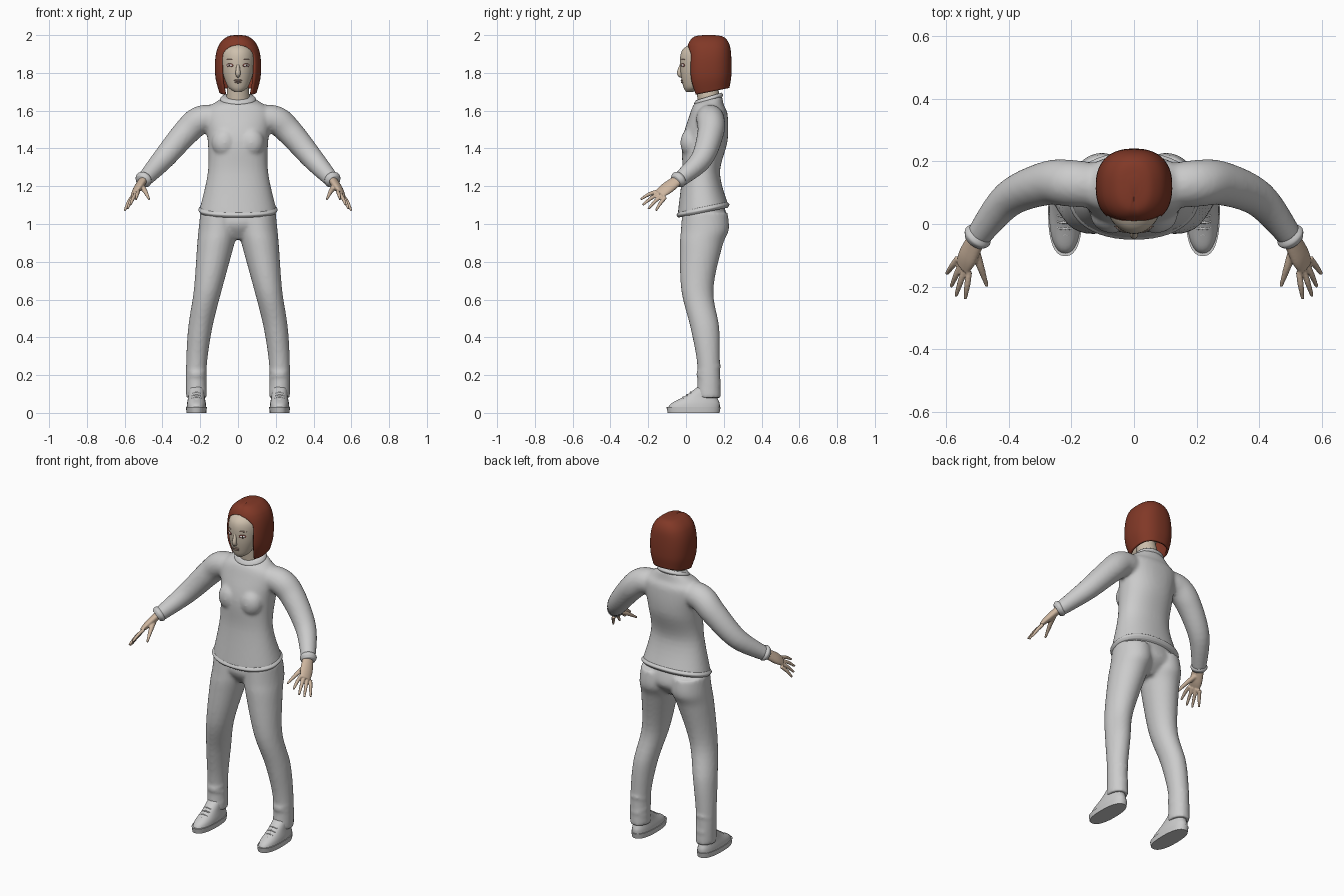
import bpy, bmesh, math
from mathutils import Vector, Matrix

default_cube = bpy.data.objects.get("Cube")
if default_cube:
    bpy.data.objects.remove(default_cube)


def material(name, red, green, blue):
    mat = bpy.data.materials.new(name)
    mat.use_nodes = True
    colour = (red, green, blue, 1)
    mat.diffuse_color = colour
    mat.node_tree.nodes["Principled BSDF"].inputs["Base Color"].default_value = colour
    return mat


grey = material("cloth grey", .6, .6, .6)
face_skin = material("face skin", .62, .53, .42)
hand_skin = material("hand skin", .62, .47, .35)
auburn = material("auburn hair", .22, .04, .02)
eye_white = material("eye white", .7, .7, .7)
iris_brown = material("iris brown", .03, .02, .01)
lid_red = material("eyelid red", .2, .06, .05)
lip_beige = material("lip beige", .42, .29, .23)


def spline(rows, steps=6):
    """Smooth Catmull-Rom blend through the given sections."""
    last = len(rows) - 1
    smooth = []
    for i in range(last):
        before, start, end, after = (rows[max(0, min(last, j))] for j in range(i - 1, i + 3))
        for step in range(steps):
            t = step / steps
            row = []
            for p, q, r, s in zip(before, start, end, after):
                slope_in, slope_out = (r - p) / 2, (s - q) / 2
                ease = t * t * (3 - 2 * t)
                row.append(q + (r - q) * ease + slope_in * t * (1 - t) ** 2 - slope_out * t * t * (1 - t))
            smooth.append(row)
    smooth.append(list(rows[last]))
    return smooth


def squarish(value, power):
    return math.copysign(abs(value) ** (2 / power), value)


def skin_rings(bm, rings, closed=True):
    for low, high in zip(rings, rings[1:]):
        count = len(low)
        for k in range(count if closed else count - 1):
            n = (k + 1) % count
            bm.faces.new((low[k], low[n], high[n], high[k]))


def full_row(row):
    """Round sections may omit the second radius; upright ones the tilt."""
    row = list(row)
    if len(row) == 4:
        row.append(row[-1])
    if len(row) == 5:
        row.append(0)
    return row


def loft(bm, *sections, sides=32, wide=None, power=2):
    """Sections hold position, radii and tilt; wide turns rings across the path."""
    rows = spline([full_row(row) for row in sections])
    points = [Vector(row[:3]) for row in rows]
    rings = []
    for i, row in enumerate(rows):
        radius_u, radius_v, tilt = row[3:]
        u, v = Vector((1, 0, 0)), Vector((0, 1, tilt))
        if wide:
            along = points[min(i + 1, len(points) - 1)] - points[max(i - 1, 0)]
            along.normalize()
            across = Vector(wide)
            u = (across - along * across.dot(along)).normalized()
            v = along.cross(u)
        ring = []
        for k in range(sides):
            a = math.tau * k / sides
            offset = u * radius_u * squarish(math.cos(a), power) + v * radius_v * squarish(math.sin(a), power)
            ring.append(bm.verts.new(points[i] + offset))
        rings.append(ring)
    skin_rings(bm, rings)
    bm.faces.new(rings[0])
    bm.faces.new(rings[-1])


def trunk(bm, *sections, power=2):
    """Loft on the centre line."""
    loft(bm, *[(0, *row) for row in sections], sides=48, power=power)


def band(bm, centre, radii, along, tilt=0, wide=None, power=2):
    """Rounded cloth band reaching along on both sides of its centre."""
    sections = []
    for i in (-1, 0, 1):
        position = Vector(centre) + Vector(along) * i
        shrink = .01 * i * i
        sections.append((*position, *[r - shrink for r in radii], tilt))
    loft(bm, *sections, sides=48, wide=wide, power=power)


def ball(bm, centre, radii, yaw=0):
    matrix = Matrix.Translation(centre) @ Matrix.Rotation(yaw, 4, 'Z') @ Matrix.Diagonal((*radii, 1))
    bmesh.ops.create_uvsphere(bm, u_segments=20, v_segments=12, radius=1, matrix=matrix)


def mirror(bm):
    everything = bm.verts[:] + bm.edges[:] + bm.faces[:]
    copy = bmesh.ops.duplicate(bm, geom=everything)["geom"]
    for item in copy:
        if isinstance(item, bmesh.types.BMVert):
            item.co.x *= -1


def finish(name, bm, mat, voxel=None):
    bmesh.ops.recalc_face_normals(bm, faces=bm.faces)
    mesh = bpy.data.meshes.new(name)
    bm.to_mesh(mesh)
    bm.free()
    mesh.materials.append(mat)
    obj = bpy.data.objects.new(name, mesh)
    bpy.context.collection.objects.link(obj)
    bpy.ops.object.select_all(action='DESELECT')
    obj.select_set(True)
    bpy.context.view_layer.objects.active = obj
    bpy.ops.object.shade_smooth_by_angle(angle=math.radians(60))
    if voxel:
        blend = obj.modifiers.new("blend", 'REMESH')
        blend.mode = 'VOXEL'
        blend.voxel_size = voxel
        blend.use_smooth_shade = True
        soften = obj.modifiers.new("soften", 'SMOOTH')
        soften.iterations = 4
    return obj


# Sweater: sleeves, bust and torso blended together
bm = bmesh.new()
loft(bm, (.1, .12, 1.56, .07), (.2, .13, 1.55, .075), (.28, .13, 1.48, .07),
     (.4, .08, 1.34, .058), (.5, -.04, 1.23, .04), wide=(1, 1, 0))
ball(bm, (.07, .03, 1.43), (.07, .06, .08))
mirror(bm)
trunk(bm, (.09, 1.07, .205, .135, .2), (.08, 1.27, .16, .1), (.1, 1.44, .16, .12),
      (.12, 1.58, .18, .1), (.12, 1.63, .14, .08), (.12, 1.66, .09, .07, .3), power=2.2)
finish("sweater", bm, grey, voxel=.01)

# Hem, collar and cuff bands
bm = bmesh.new()
band(bm, (0, .09, 1.075), (.21, .14), (0, 0, .015), tilt=.2, power=2.2)
finish("sweater_hem", bm, grey)
bm = bmesh.new()
band(bm, (0, .12, 1.66), (.095, .077), (0, 0, .015), tilt=.3)
finish("sweater_collar", bm, grey)
bm = bmesh.new()
band(bm, (.5, -.04, 1.235), (.047, .045), (.01, -.013, -.01), wide=(1, 1, 0))
mirror(bm)
finish("sleeve_cuffs", bm, grey)

# Trousers: legs with loose ankle folds, blended into the pelvis
bm = bmesh.new()
loft(bm, (.1, .1, 1.06, .1, .12), (.105, .1, .97, .104, .127), (.12, .08, .88, .097, .112),
     (.16, .06, .65, .074, .085), (.2, .1, .45, .064, .076), (.22, .12, .25, .055, .06), (.22, .12, .08, .055, .065))
for i in range(3):
    band(bm, (.22, .12, .13 + .05 * i), (.056, .066), (0, 0, .015), tilt=.3 * (-1) ** i)
mirror(bm)
trunk(bm, (.1, 1.1, .18, .1), (.1, 1, .2, .12), (.09, .92, .09, .06))
finish("trousers", bm, grey, voxel=.01)

# Shoes: sole, upper and crossed laces
bm = bmesh.new()
loft(bm, (.22, .04, 0, .053, .137), (.22, .04, .03, .055, .143), power=2.4)
mirror(bm)
finish("shoe_soles", bm, grey)
bm = bmesh.new()
loft(bm, (.22, .04, .02, .052, .138), (.22, .05, .05, .05, .128), (.22, .08, .09, .043, .085),
     (.22, .12, .14, .04, .055), power=2.3)
mirror(bm)
finish("shoe_uppers", bm, grey)
bm = bmesh.new()
for i in range(4):
    lace = Vector((.22, -.035 + .02 * i, .07 + .013 * i))
    for slant in (-1, 1):
        reach = Vector((.025, .007 * slant, 0))
        sag = Vector((0, .01, -.007))
        path = (lace - reach + sag, lace, lace + reach + sag)
        loft(bm, *[(*point, .004) for point in path], sides=8, wide=(0, 0, 1))
mirror(bm)
finish("shoe_laces", bm, grey)

# Hands: palm, four fingers and thumb
bm = bmesh.new()
index, pinky = Vector((.525, -.155, 1.175)), Vector((.565, -.105, 1.14))
across = index - pinky
loft(bm, (.49, -.02, 1.25, .028, .022), (.53, -.1, 1.19, .038, .02), (.55, -.14, 1.16, .03, .01), wide=across)
fingertips = ((.54, -.24, 1.13), (.57, -.23, 1.1), (.585, -.2, 1.08), (.6, -.16, 1.07))
for i, tip in enumerate(fingertips):
    knuckle = index.lerp(pinky, (i + .2) / 3.4)
    middle = knuckle.lerp(tip, .5) + Vector((0, 0, .006))
    loft(bm, (*knuckle, .01), (*middle, .01), (*tip, .006), sides=12, wide=across)
loft(bm, (.51, -.08, 1.2, .016), (.49, -.14, 1.17, .012), (.47, -.2, 1.13, .006), sides=12, wide=(1, 0, 0))
mirror(bm)
finish("hands", bm, hand_skin, voxel=.004)

# Head, neck and nose
bm = bmesh.new()
trunk(bm, (.02, 1.7, .02, .02), (.04, 1.73, .055, .055), (.07, 1.82, .086, .1), (.09, 1.92, .085, .11),
      (.1, 1.975, .02, .03))
head = finish("head", bm, face_skin)
bm = bmesh.new()
trunk(bm, (.13, 1.62, .065), (.1, 1.78, .052))
finish("neck", bm, face_skin)
bm = bmesh.new()
loft(bm, (0, -.02, 1.86, .005), (0, -.035, 1.8, .013), (0, -.02, 1.78, .008), sides=16, wide=(1, 0, 0))
finish("nose", bm, face_skin)
bpy.context.view_layer.update()


def on_face(name, mat, x, z, radii):
    """Place a flattened ball on each side of the face surface."""
    bm = bmesh.new()
    hit, spot, normal, face = head.ray_cast((x, -1, z), (0, 1, 0))
    ball(bm, spot, radii, math.atan2(normal.x, -normal.y))
    if x:
        mirror(bm)
    finish(name, bm, mat)


# Eyes, brows and lips
on_face("eyelids", lid_red, .043, 1.84, (.021, .004, .01))
on_face("eyeballs", eye_white, .043, 1.84, (.017, .006, .007))
on_face("irises", iris_brown, .043, 1.84, (.006, .008, .006))
on_face("eyebrows", lip_beige, .045, 1.87, (.022, .003, .003))
on_face("upper_lip", lip_beige, 0, 1.76, (.022, .006, .005))
on_face("lower_lip", lip_beige, 0, 1.75, (.019, .007, .005))

# Bobbed hair: a shell with an arched opening for the face
hair_profile = ((1.7, .13, .1, .1), (1.78, .12, .12, .12), (1.88, .12, .12, .12), (1.95, .12, .1, .11),
                (1.99, .12, .06, .08), (2, .12, .02, .03))
bm = bmesh.new()
rings = []
for z, depth, half_width, half_depth in spline(hair_profile):
    opening = min(.73, 3.3 * math.sqrt(max(0, 1.95 - z)))
    tilt = 2 * max(0, 1.8 - z)
    ring = []
    for k in range(49):
        a = opening + (math.tau - 2 * opening) * k / 48
        x = half_width * squarish(math.sin(a), 2.4)
        y = -half_depth * squarish(math.cos(a), 2.4)
        parting = .004 if z > 1.95 and k in (0, 48) else 0
        ring.append(bm.verts.new((x, depth + y, z + tilt * y - parting)))
    rings.append(ring)
skin_rings(bm, rings, closed=False)
bm.faces.new(rings[-1][:-1])
bmesh.ops.remove_doubles(bm, verts=bm.verts, dist=.0005)
hair = finish("hair", bm, auburn)
shell = hair.modifiers.new("thickness", 'SOLIDIFY')
shell.thickness = .012
shell.offset = -1
